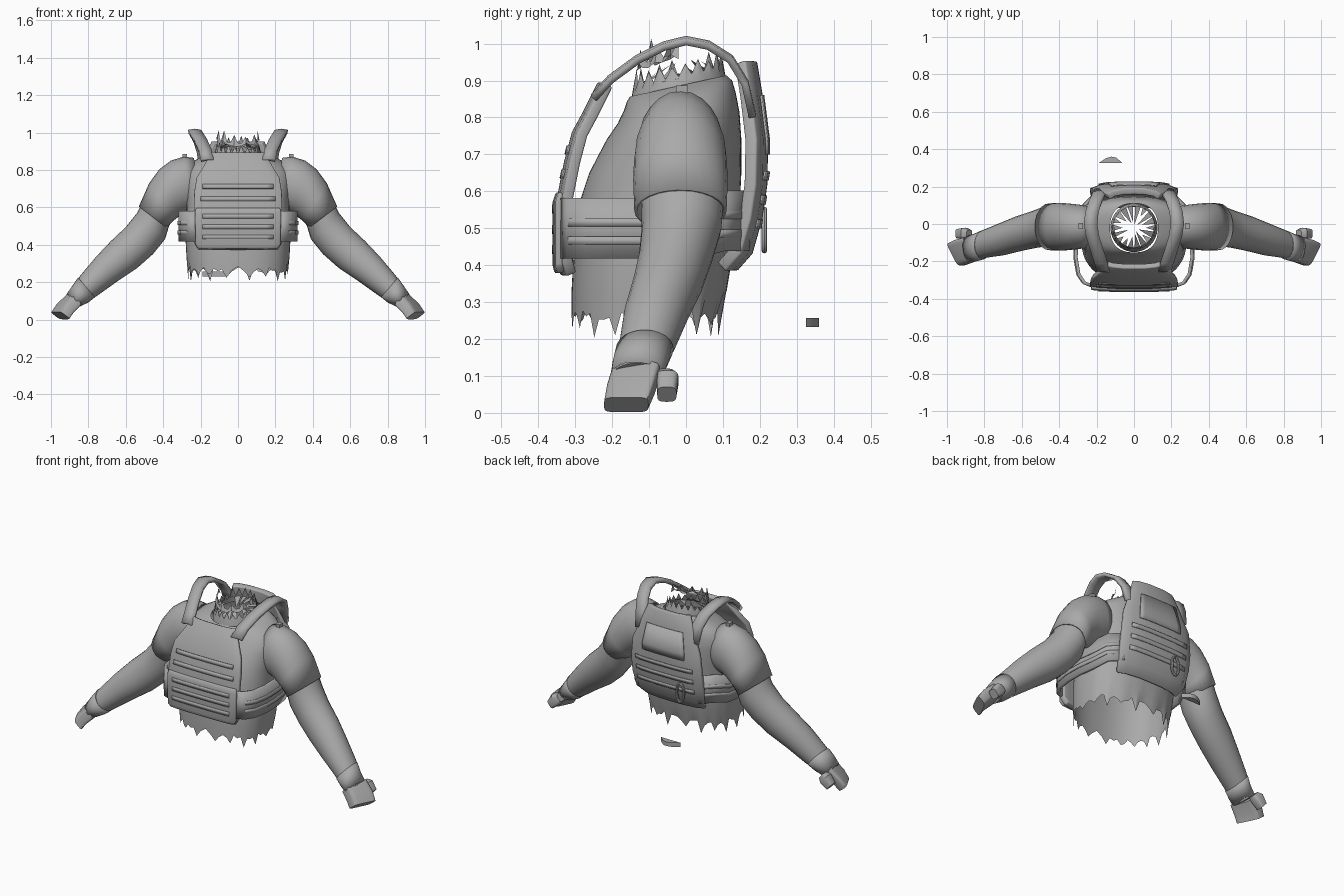
import bpy, bmesh, math, random
from mathutils import Vector as V

if "Cube" in bpy.data.objects:
    bpy.data.objects.remove(bpy.data.objects["Cube"])

random.seed(4)
grey = bpy.data.materials.new("neutral_grey")
grey.diffuse_color = (0.4, 0.4, 0.4, 1)
grey.use_nodes = True
grey.node_tree.nodes["Principled BSDF"].inputs["Base Color"].default_value = grey.diffuse_color


def make(name, verts, faces, thick=0.0, offset=-1, bevel=0.0, fix=True):
    me = bpy.data.meshes.new(name)
    me.from_pydata([tuple(v) for v in verts], [], faces)
    if fix:
        bm = bmesh.new()
        bm.from_mesh(me)
        bmesh.ops.recalc_face_normals(bm, faces=bm.faces)
        bm.to_mesh(me)
        bm.free()
    me.materials.append(grey)
    ob = bpy.data.objects.new(name, me)
    bpy.context.collection.objects.link(ob)
    if thick:
        m = ob.modifiers.new("thickness", 'SOLIDIFY')
        m.thickness, m.offset = thick, offset
    if bevel:
        m = ob.modifiers.new("soft_edge", 'BEVEL')
        m.width, m.segments = bevel, 2
    bpy.ops.object.select_all(action='DESELECT')
    ob.select_set(True)
    bpy.context.view_layer.objects.active = ob
    bpy.ops.object.shade_smooth_by_angle(angle=math.radians(35))
    return ob


def ring(c, u, v, n=24, p=2.0):
    out = []
    for i in range(n):
        a = 2 * math.pi * i / n
        k, s = math.cos(a), math.sin(a)
        out.append(V(c) + V(u) * math.copysign(abs(k) ** (2 / p), k)
                   + V(v) * math.copysign(abs(s) ** (2 / p), s))
    return out


def loft(name, rows, closed=True, caps=False, **kw):
    n = len(rows[0])
    verts = [v for r in rows for v in r]
    faces = [(j * n + i, j * n + (i + 1) % n, (j + 1) * n + (i + 1) % n, (j + 1) * n + i)
             for j in range(len(rows) - 1) for i in range(n if closed else n - 1)]
    if caps:
        faces += [tuple(range(n))[::-1], tuple(range(len(verts) - n, len(verts)))]
    return make(name, verts, faces, **kw)


def limb(name, s, sections, p=2.0, caps=True, **kw):
    # each section: upper x z, lower x z, y centre, y half width, sideways skew
    rows = []
    for tx, tz, bx, bz, yc, hy, sk in sections:
        rows.append(ring((s * (tx + bx) / 2, yc, (tz + bz) / 2),
                         (s * (tx - bx) / 2, 0, (tz - bz) / 2), (s * sk, hy, 0), 24, p))
    return loft(name, rows, caps=caps, **kw)


def box(name, lo, hi, bevel=0.0):
    rows = [[V((x, y, z)) for x, y in ((lo[0], lo[1]), (hi[0], lo[1]), (hi[0], hi[1]), (lo[0], hi[1]))]
            for z in (lo[2], hi[2])]
    return loft(name, rows, caps=True, bevel=bevel)


# Shirt body with a torn hem and a collar that rises toward the back
N = 72
body = [(.26, .265, -.31, .09), (.33, .275, -.31, .11), (.42, .28, -.305, .125), (.55, .275, -.295, .145),
        (.65, .275, -.262, .15), (.74, .285, -.215, .15), (.80, .28, -.185, .145),
        (.845, .24, -.168, .135), (.875, .18, -.16, .125), (.89, .128, -.152, .11)]
rows = []
for z, hx, y0, y1 in body:
    r = ring((0, (y0 + y1) / 2, z), (hx, 0, 0), (0, (y1 - y0) / 2, 0), N, 2.4)
    tilt = max(0, (z - .74) / .15) * .22
    for i, v in enumerate(r):
        v.z += tilt * v.y
        if z == .26:
            v.z += (-random.uniform(.015, .06) if i % 4 == 0 else random.uniform(-.01, .025))
    rows.append(r)
loft("shirt_body", rows)

# Torn neck: stub, loose front strip and inward shards
stub = [ring((0, -.02, z), (rx, 0, 0), (0, ry, 0), 40) for z, rx, ry in
        ((.87, .126, .13), (.90, .122, .125), (.925, .112, .115))]
for r in stub:
    for v in r:
        v.z += .22 * v.y
for i, v in enumerate(stub[-1]):
    v.z += random.uniform(.015, .04) if i % 2 else -.01
loft("torn_neck", stub)
strip = []
for z, rad in ((.945, .115), (.975, .105)):
    strip.append([V((rad * math.cos(a), -.02 + rad * math.sin(a), z + .03 * math.sin(a) + .02))
                  for a in [math.pi * (1 + i / 16) for i in range(17)]])
for i, v in enumerate(strip[1]):
    v.z += random.uniform(.01, .04) if i % 3 == 1 else -.02
for i, v in enumerate(strip[0]):
    v.z += random.uniform(-.01, .012)
loft("torn_neck_strip", strip, closed=False)
verts, faces = [], []
for i in range(18):
    a = 2 * math.pi * i / 18
    w, k = random.uniform(.1, .17), random.uniform(.15, .65)
    for b, rad, z in ((a - w, .118, .905), (a + w, .118, .905), (a, .118 * k, random.uniform(.89, .95))):
        verts.append((rad * math.cos(b), -.02 + rad * math.sin(b), z + .2 * rad * math.sin(b)))
    faces.append((3 * i, 3 * i + 1, 3 * i + 2))
make("neck_shards", verts, faces)

for s in (1, -1):
    side = "right" if s > 0 else "left"
    # Short sleeve
    limb(side + "_sleeve", s, [
        (.235, .865, .21, .61, -.01, .10, 0), (.29, .872, .24, .58, -.015, .115, 0),
        (.36, .85, .285, .57, -.015, .122, 0), (.42, .805, .31, .555, -.015, .126, 0),
        (.475, .73, .345, .53, -.015, .128, 0), (.53, .605, .38, .49, -.015, .125, 0)],
        caps=False, thick=.008)
    # Bare arm down to the wrist
    limb(side + "_arm", s, [
        (.50, .65, .36, .53, -.01, .112, 0), (.54, .57, .39, .43, -.012, .108, 0),
        (.60, .495, .455, .35, -.028, .10, 0), (.68, .42, .54, .275, -.05, .095, 0),
        (.76, .335, .645, .205, -.08, .088, 0), (.84, .24, .75, .13, -.105, .076, 0),
        (.885, .175, .805, .095, -.125, .07, 0), (.915, .135, .845, .07, -.132, .066, 0)])
    # Glove cuff, palm and thumb
    limb(side + "_glove_cuff", s, [
        (.855, .225, .765, .12, -.112, .078, 0), (.885, .182, .80, .092, -.124, .075, 0),
        (.915, .138, .845, .07, -.134, .07, .01)], caps=False, thick=.006)
    limb(side + "_palm", s, [
        (.895, .14, .855, .075, -.135, .064, .022), (.945, .09, .90, .035, -.15, .064, .028),
        (.975, .042, .925, .002, -.162, .060, .03)], p=5)
    limb(side + "_thumb", s, [
        (.895, .12, .865, .085, -.055, .024, 0), (.925, .115, .88, .06, -.05, .03, 0),
        (.955, .07, .92, .03, -.052, .026, 0)], p=3.5)
    # Waist band of the vest with raised webbing
    path = [(.215, -.335), (.265, -.315), (.295, -.27), (.31, -.18), (.308, -.08),
            (.295, .02), (.265, .1), (.20, .165)]
    def band(name, z0, z1, out, thick):
        rows = [[V((s * (x + out), y, z + (.02 if y > .05 else 0))) for x, y in path] for z in (z0, z1)]
        loft(name, rows, closed=False, thick=thick, offset=0)
    band(side + "_waist_band", .418, .582, 0, .018)
    for k, z in enumerate((.455, .505)):
        band(f"{side}_webbing_{k}", z, z + .022, .011, .006)
    # Shoulder strap arching over the shoulder
    pts = [(.165, -.25, .85), (.175, -.205, .90), (.20, -.13, .955), (.222, -.06, .99), (.232, 0, 1.005),
           (.225, .06, .993), (.205, .12, .955), (.185, .16, .89), (.175, .18, .80)]
    rows = [[V((s * x - .034, y, z)), V((s * x, y, z + .006)), V((s * x + .034, y, z))] for x, y, z in pts]
    loft(side + "_shoulder_strap", rows, closed=False, thick=.02, offset=0)
    # Small shoulder buckle
    box(side + "_buckle", (s * .285 - .012, -.027, .862), (s * .285 + .012, .005, .887))


def panel(name, rows, curve, thick, bevel=.006):
    # rows: height, half width, depth; outer edges curve by the given amount
    cols = (-1, -.8, -.4, 0, .4, .8, 1)
    grid = [[V((c * hw, y + curve * abs(c) ** 4, z)) for c in cols] for z, hw, y in rows]
    loft(name, grid, closed=False, thick=thick, offset=0, bevel=bevel)


# Front and back plate carriers
panel("front_plate", [(.375, .21, -.325), (.41, .232, -.335), (.58, .235, -.335), (.68, .232, -.315),
                      (.755, .22, -.295), (.81, .185, -.265), (.89, .14, -.225)], .015, .03)
panel("back_plate", [(.395, .20, .125), (.44, .225, .165), (.53, .232, .19), (.62, .232, .203),
                     (.74, .22, .205), (.86, .17, .19), (.95, .135, .175)], -.03, .035)
# Lower front pouch and webbing rows
panel("front_pouch", [(.38, .21, -.345), (.40, .226, -.35), (.57, .23, -.35), (.595, .225, -.342)], .008, .022)
for k, (z, y) in enumerate(((.43, -.361), (.485, -.361), (.54, -.361))):
    panel(f"pouch_webbing_{k}", [(z, .19, y), (z + .024, .19, y)], .004, .005, 0)
for k, (z, y, w) in enumerate(((.635, -.340, .2), (.70, -.3265, .19))):
    panel(f"front_webbing_{k}", [(z, w, y), (z + .024, w, y + .005)], .006, .005, 0)
for k, (z, y) in enumerate(((.50, .202), (.565, .2135), (.63, .2215))):
    panel(f"back_webbing_{k}", [(z, .19, y), (z + .024, .19, y + .004)], -.012, .005, 0)
# Back patch
panel("back_patch", [(.70, .14, .224), (.74, .14, .2245), (.86, .12, .209)], -.006, .006, 0)

# Hanging clip on the back
rows = []
for i in range(24):
    a = 2 * math.pi * i / 24
    d = V((math.cos(a), 0, math.sin(a)))
    c = V((-.11 + .024 * d.x, .212, .495 + .055 * d.z))
    rows.append([c + d * .008 * math.cos(t) + V((0, .008 * math.sin(t), 0))
                 for t in [math.pi * j / 4 for j in range(8)]])
rows.append([v.copy() for v in rows[0]])
loft("hanging_clip", rows)

# Loose scrap floating behind
outline = [(-.19, .325), (-.06, .325), (-.095, .355), (-.12, .36), (-.15, .352)]
loft("loose_scrap", [[V((x, y, z)) for x, y in outline] for z in (.232, .257)], caps=True)
